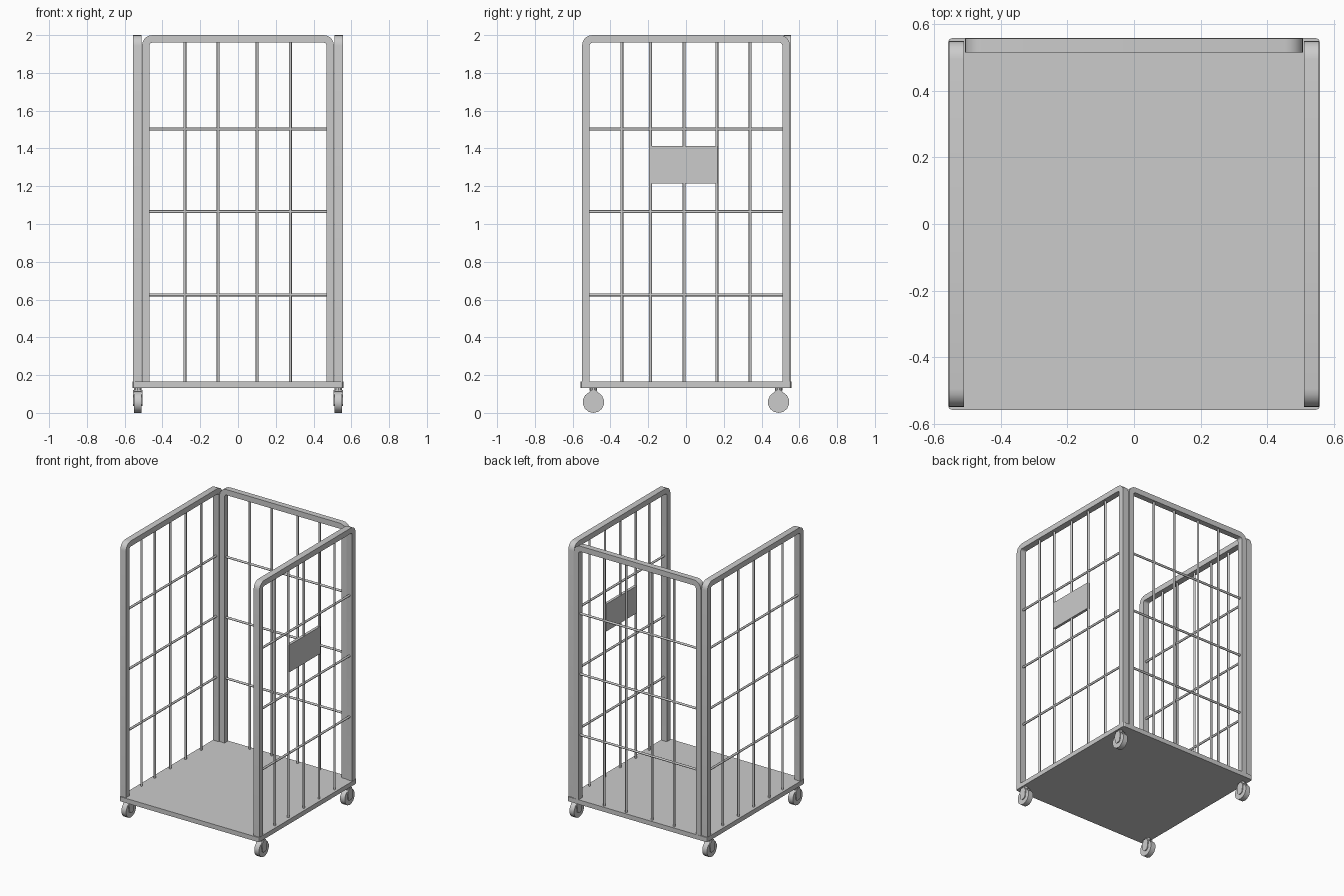
import bpy, bmesh, math
from mathutils import Vector, Matrix

if "Cube" in bpy.data.objects:
    bpy.data.objects.remove(bpy.data.objects["Cube"])

TOP, DECK = 2.0, 0.165


def finish(bm, name, smooth=False):
    bmesh.ops.recalc_face_normals(bm, faces=bm.faces)
    me = bpy.data.meshes.new(name)
    bm.to_mesh(me)
    bm.free()
    ob = bpy.data.objects.new(name, me)
    bpy.context.collection.objects.link(ob)
    if smooth:
        bpy.context.view_layer.objects.active = ob
        ob.select_set(True)
        bpy.ops.object.shade_smooth_by_angle(angle=math.radians(50))
        ob.select_set(False)
    return ob


def prism(bm, pts, offset):
    """Extrude a closed outline of 3D points by an offset."""
    face = bm.faces.new([bm.verts.new(p) for p in pts])
    ext = bmesh.ops.extrude_face_region(bm, geom=[face], use_keep_orig=True)
    vs = [g for g in ext["geom"] if isinstance(g, bmesh.types.BMVert)]
    bmesh.ops.translate(bm, verts=vs, vec=offset)


def box(bm, lo, hi):
    lo, hi = Vector(lo), Vector(hi)
    m = Matrix.Translation((lo + hi) / 2) @ Matrix.Diagonal((*(hi - lo), 1))
    return bmesh.ops.create_cube(bm, size=1, matrix=m)["verts"]


def rod(bm, a, b, r, n=8):
    a, b = Vector(a), Vector(b)
    rot = (b - a).to_track_quat('Z', 'Y').to_matrix().to_4x4()
    bmesh.ops.create_cone(bm, cap_ends=True, segments=n, radius1=r, radius2=r,
                          depth=(b - a).length, matrix=Matrix.Translation((a + b) / 2) @ rot)


def hoop(half, t=0.04, r=0.055, n=5):
    """Outline of an upside-down U with rounded corners, as (u, z)."""
    def arch(w, top, rad):
        right = [(w - rad + rad * math.cos(a), top - rad + rad * math.sin(a))
                 for a in [math.pi / 2 * i / n for i in range(n + 1)]]
        p = [(w, DECK - 0.01)] + right
        return p + [(-u, z) for u, z in reversed(p)]
    return arch(half, TOP, r) + arch(half - t, TOP - t, r - t)[::-1]


def panel(name, half, uprights, depth, place):
    """Tube hoop and wire grid; place(u, d, z) maps panel space to the world."""
    bm = bmesh.new()
    d = depth / 2
    prism(bm, [place(u, -d, z) for u, z in hoop(half)],
          Vector(place(0, d, 0)) - Vector(place(0, -d, 0)))
    finish(bm, name + "_frame", True)
    bm = bmesh.new()
    for u in uprights:
        rod(bm, place(u, 0, DECK - 0.01), place(u, 0, TOP - 0.03), 0.008)
    for z in (0.625, 1.065, 1.502):
        rod(bm, place(-half + 0.03, 0, z), place(half - 0.03, 0, z), 0.008)
    finish(bm, name + "_wires", True)


# Deck with clipped corners
bm = bmesh.new()
box(bm, (-0.558, -0.558, 0.132), (0.558, 0.558, DECK))
edges = [e for e in bm.edges if abs(e.verts[0].co.z - e.verts[1].co.z) > 0.01]
bmesh.ops.bevel(bm, geom=edges, offset=0.012, segments=2, profile=0.5, affect='EDGES')
finish(bm, "deck")

# Three walls, front left open
side_u = (-0.34, -0.188, -0.01, 0.163, 0.34)
for s, n in ((-1, "left"), (1, "right")):
    panel(n + "_wall", 0.55, side_u, 0.046,
          lambda u, d, z, s=s: (s * 0.533 + d, u, z))
panel("back_wall", 0.508, (-0.281, -0.105, 0.101, 0.277), 0.042,
      lambda u, d, z: (u, 0.536 + d, z))

# Label plate on the right wall
bm = bmesh.new()
box(bm, (0.523, -0.187, 1.215), (0.543, 0.168, 1.412))
finish(bm, "label_plate")

# Casters
for sx, nx in ((-1, "left"), (1, "right")):
    for sy, ny in ((-1, "front"), (1, "back")):
        x, y = sx * 0.531, sy * 0.49
        bm = bmesh.new()
        rod(bm, (x - 0.019, y, 0.057), (x + 0.019, y, 0.057), 0.057, 14)
        finish(bm, f"{ny}_{nx}_wheel", True)
        bm = bmesh.new()
        # Fork cheeks, bridge and stem
        cheek = [(-0.018, 0.116), (0.018, 0.116), (0.03, 0.095), (0.022, 0.045),
                 (0.01, 0.036), (-0.01, 0.036), (-0.022, 0.045), (-0.03, 0.095)]
        for a in (-0.025, 0.019):
            prism(bm, [(x + a, y + v, z) for v, z in cheek], Vector((0.006, 0, 0)))
        box(bm, (x - 0.025, y - 0.018, 0.112), (x + 0.025, y + 0.018, 0.122))
        rod(bm, (x, y, 0.118), (x, y, 0.135), 0.02, 10)
        finish(bm, f"{ny}_{nx}_fork")
